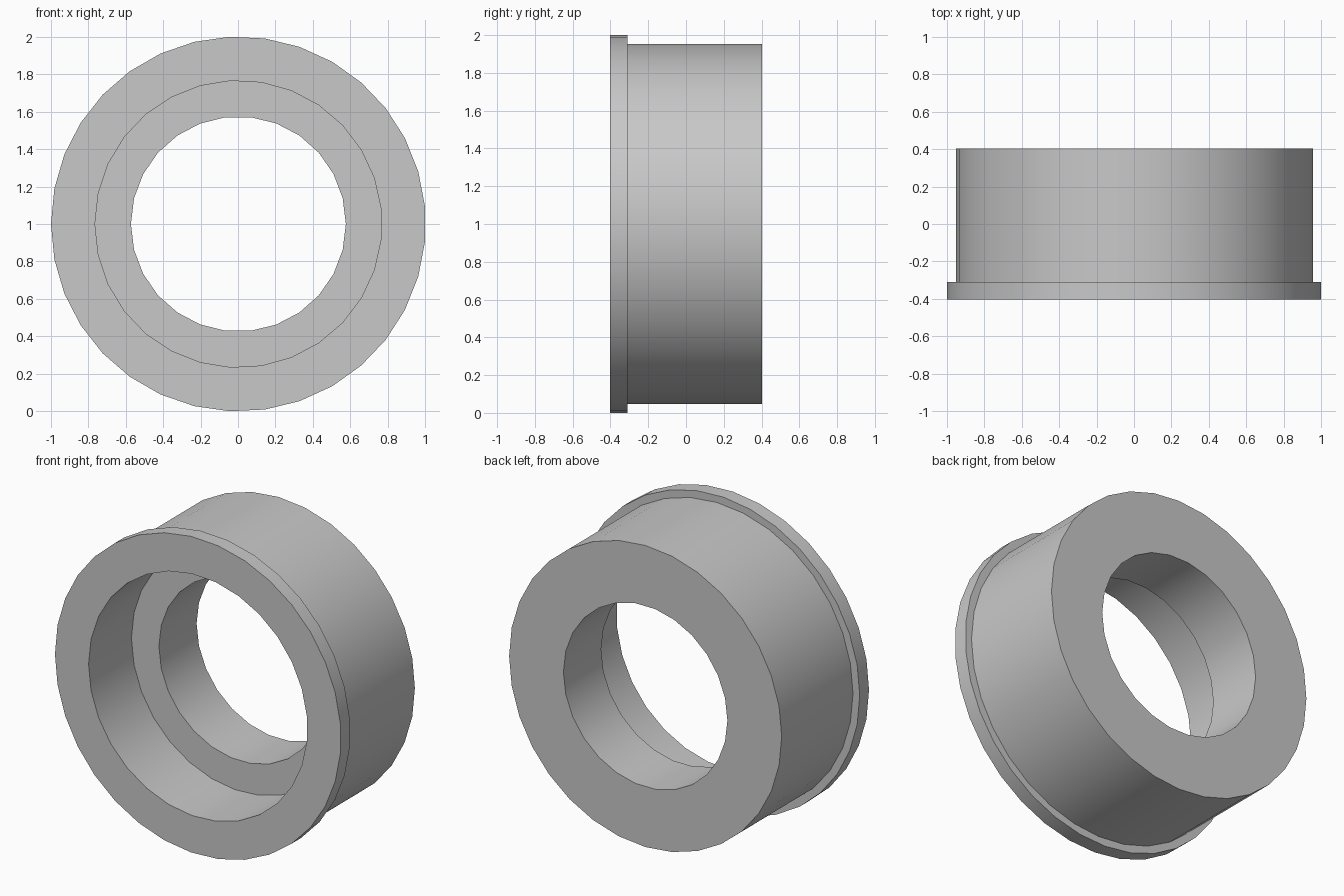
import bpy
import bmesh
from math import pi, sin, cos, radians

cube = bpy.data.objects.get("Cube")
if cube:
    bpy.data.objects.remove(cube, do_unlink=True)

# One plain grey for the whole part
grey = bpy.data.materials.new("plain_grey")
grey.use_nodes = True
colour = (0.58, 0.58, 0.58, 1)
grey.diffuse_color = colour
grey.node_tree.nodes["Principled BSDF"].inputs["Base Color"].default_value = colour

CENTRE_X, CENTRE_Z = 0.002, 1.0
BACK, FRONT, STEP, FLOOR = 0.403, -0.403, -0.31, 0.026

# Closed profile around the y axis: (sides, radius, y)
profile = [
    (26, 0.574, BACK),     # bore, back rim
    (32, 0.954, BACK),     # body, back rim
    (32, 0.954, STEP),     # body meets flange
    (33, 1.001, STEP),     # flange, back rim
    (33, 1.001, FRONT),    # flange, front rim
    (29, 0.766, FRONT),    # counterbore mouth
    (29, 0.766, FLOOR),    # counterbore floor
    (26, 0.574, FLOOR),    # bore, inner rim
]

bm = bmesh.new()


def ring(sides, radius, y):
    """Closed loop of vertices and edges, with one corner on -x."""
    angles = [pi + 2 * pi * i / sides for i in range(sides)]
    verts = [bm.verts.new((CENTRE_X + radius * cos(a), y, CENTRE_Z + radius * sin(a)))
             for a in angles]
    edges = [bm.edges.new((verts[i], verts[(i + 1) % sides])) for i in range(sides)]
    return verts, edges


rings = [ring(*p) for p in profile]
for i, (verts, edges) in enumerate(rings):
    next_verts, next_edges = rings[(i + 1) % len(rings)]
    n = len(verts)
    if n == len(next_verts):
        # Cylindrical wall
        for j in range(n):
            k = (j + 1) % n
            bm.faces.new((verts[j], verts[k], next_verts[k], next_verts[j]))
    else:
        # Flat annulus between rings of different side counts
        bmesh.ops.triangle_fill(bm, use_beauty=True, use_dissolve=False,
                                edges=edges + next_edges, normal=(0, 1, 0))

bmesh.ops.recalc_face_normals(bm, faces=bm.faces[:])
mesh = bpy.data.meshes.new("flanged_bushing")
bm.to_mesh(mesh)
bm.free()
mesh.materials.append(grey)

bushing = bpy.data.objects.new("flanged_bushing", mesh)
bpy.context.collection.objects.link(bushing)
bpy.ops.object.select_all(action="DESELECT")
bushing.select_set(True)
bpy.context.view_layer.objects.active = bushing
bpy.ops.object.shade_smooth_by_angle(angle=radians(30))
